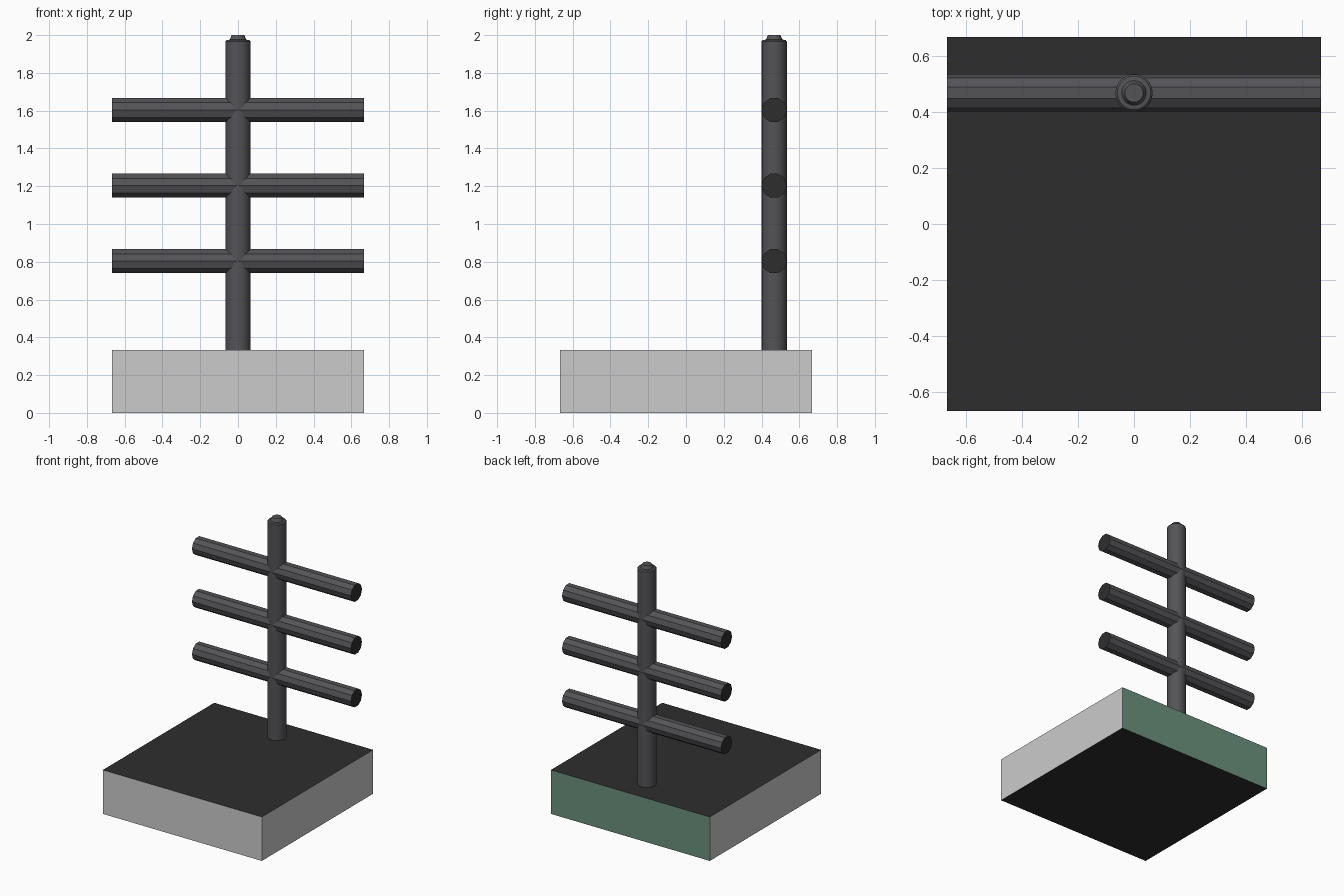
import bpy, bmesh, math
from mathutils import Matrix

if "Cube" in bpy.data.objects:
    bpy.data.objects.remove(bpy.data.objects["Cube"])


def mat(name, rgb):
    m = bpy.data.materials.new(name)
    m.diffuse_color = (*rgb, 1)
    m.use_nodes = True
    m.node_tree.nodes["Principled BSDF"].inputs["Base Color"].default_value = m.diffuse_color
    return m


PALE = mat("pale grey", (0.60, 0.60, 0.60))
GREEN = mat("dull green", (0.147, 0.285, 0.202))
BLACK = mat("near black", (0.027, 0.027, 0.027))
METAL = mat("dark metal", (0.088, 0.088, 0.097))

POLE_Y, R, HALF = 0.467, 0.0667, 0.667


def finish(name, bm, mats, rule):
    """Turn a bmesh into an object, colouring faces by a rule on their normal."""
    bm.normal_update()
    for f in bm.faces:
        f.material_index = rule(f.normal)
    me = bpy.data.meshes.new(name)
    bm.to_mesh(me)
    bm.free()
    for m in mats:
        me.materials.append(m)
    ob = bpy.data.objects.new(name, me)
    bpy.context.collection.objects.link(ob)
    return ob


# Base block: dark top and bottom, green back, pale on the other sides
bm = bmesh.new()
bmesh.ops.create_cube(bm, size=1, matrix=Matrix.Translation((0, 0, 0.1667))
                      @ Matrix.Diagonal((2 * HALF, 2 * HALF, 0.3333, 1)))
finish("base_block", bm, [PALE, GREEN, BLACK],
       lambda n: 2 if abs(n.z) > 0.5 else (1 if n.y > 0.5 else 0))

# Pole with a small tapered knob, spun from a profile
profile = [(R, 0.333), (R, 1.967), (0.06, 1.974), (0.044, 1.976), (0.033, 2.0)]
SIDES = 20
bm = bmesh.new()
rings = [[bm.verts.new((r * math.cos(a), POLE_Y + r * math.sin(a), z))
          for a in (2 * math.pi * i / SIDES for i in range(SIDES))]
         for r, z in profile]
for lo, hi in zip(rings, rings[1:]):
    for i in range(SIDES):
        j = (i + 1) % SIDES
        bm.faces.new((lo[i], lo[j], hi[j], hi[i]))
bm.faces.new(rings[-1])
bm.faces.new(rings[0][::-1])
pole = finish("pole", bm, [METAL], lambda n: 0)
bpy.context.view_layer.objects.active = pole
pole.select_set(True)
bpy.ops.object.shade_smooth_by_angle(angle=math.radians(25))
pole.select_set(False)

# Three ten-sided crossbars with dark end faces
for k, z in enumerate((0.8, 1.2, 1.6)):
    bm = bmesh.new()
    bmesh.ops.create_cone(bm, cap_ends=True, segments=10, radius1=R, radius2=R,
                          depth=2 * HALF)
    # put a corner on the local y axis, then lay the bar along x
    spin = math.pi / 2 - math.atan2(bm.verts[:][0].co.y, bm.verts[:][0].co.x)
    bm.transform(Matrix.Translation((0, POLE_Y, z + 0.003))
                 @ Matrix.Rotation(math.pi / 2, 4, 'Y')
                 @ Matrix.Rotation(spin, 4, 'Z'))
    finish(f"crossbar_{k + 1}", bm, [METAL, BLACK],
           lambda n: 1 if abs(n.x) > 0.9 else 0)
